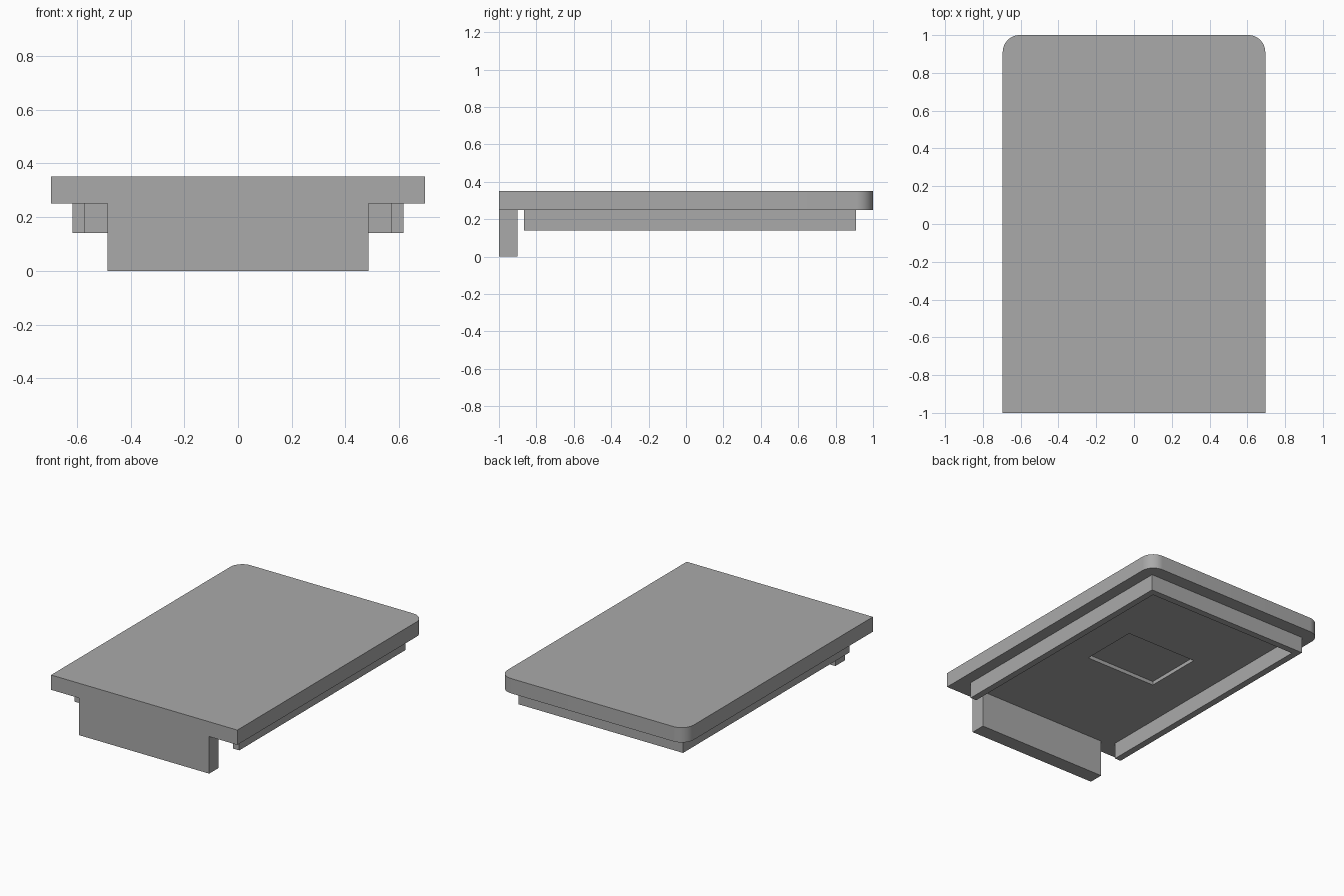
import bpy, bmesh, math

if "Cube" in bpy.data.objects:
    bpy.data.objects.remove(bpy.data.objects["Cube"])

grey = bpy.data.materials.new("mid_grey")
grey.use_nodes = True
COLOUR = (0.4, 0.4, 0.4, 1)
grey.diffuse_color = COLOUR
grey.node_tree.nodes["Principled BSDF"].inputs["Base Color"].default_value = COLOUR


def prism(name, outline, z0, z1):
    """Extrude a counter-clockwise outline from z0 up to z1."""
    bm = bmesh.new()
    base = bm.faces.new([bm.verts.new((x, y, z0)) for x, y in outline])
    top = bmesh.ops.extrude_face_region(bm, geom=[base], use_keep_orig=True)["geom"]
    for v in top:
        if isinstance(v, bmesh.types.BMVert):
            v.co.z = z1
    bmesh.ops.recalc_face_normals(bm, faces=bm.faces)
    mesh = bpy.data.meshes.new(name)
    bm.to_mesh(mesh)
    bm.free()
    mesh.materials.append(grey)
    obj = bpy.data.objects.new(name, mesh)
    bpy.context.collection.objects.link(obj)
    return obj


def rectangle(x0, x1, y0, y1):
    return [(x0, y0), (x1, y0), (x1, y1), (x0, y1)]


# Top plate with its two back corners rounded
W, R, STEPS = 0.695, 0.09, 16
outline = [(-W, -1), (W, -1)]
for side, start in ((1, 0), (-1, 90)):
    for i in range(STEPS + 1):
        a = math.radians(start + 90 * i / STEPS)
        outline.append((side * (W - R) + R * math.cos(a), 1 - R + R * math.sin(a)))
plate = prism("top_plate", outline, 0.25, 0.35)

# Shallow rectangular recess in the underside
cutter = prism("recess_cutter", rectangle(-0.28, 0.25, -0.15, 0.25), 0.2, 0.275)
cutter.hide_render = True
cutter.hide_viewport = True
cut = plate.modifiers.new("recess", "BOOLEAN")
cut.operation = "DIFFERENCE"
cut.solver = "EXACT"
cut.object = cutter

# Smooth rounded corners, sharp edges elsewhere
bpy.ops.object.select_all(action="DESELECT")
plate.select_set(True)
bpy.context.view_layer.objects.active = plate
bpy.ops.object.modifier_apply(modifier="recess")
bpy.ops.object.shade_smooth_by_angle(angle=math.radians(30))
bpy.data.objects.remove(cutter)

# U-shaped rim under the plate, open at the front
OUT, IN, FRONT, BACK = 0.615, 0.57, -0.865, 0.91
INNER_BACK = BACK - (OUT - IN)
prism("under_rim", [(-OUT, FRONT), (-IN, FRONT), (-IN, INNER_BACK), (IN, INNER_BACK),
                    (IN, FRONT), (OUT, FRONT), (OUT, BACK), (-OUT, BACK)], 0.14, 0.25)

# Front lip hanging down
prism("front_lip", rectangle(-0.485, 0.485, -1, -0.9), 0, 0.25)
